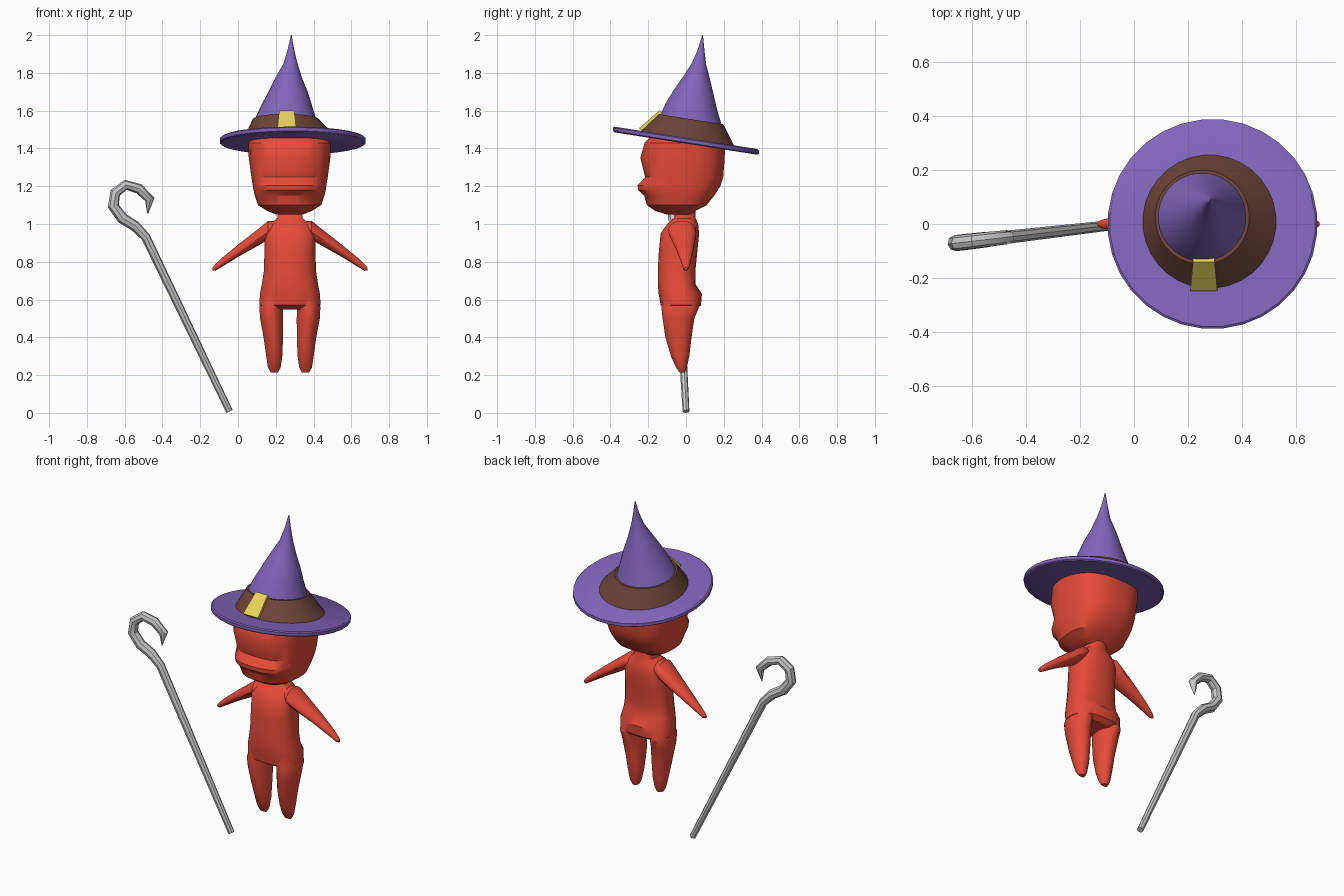
import bpy, bmesh, math

if "Cube" in bpy.data.objects:
    bpy.data.objects.remove(bpy.data.objects["Cube"])

CX = 0.275                      # body centre line
TILT = math.tan(math.radians(8.9))


def material(name, rgb):
    m = bpy.data.materials.new(name)
    m.diffuse_color = (*rgb, 1)
    m.use_nodes = True
    m.node_tree.nodes["Principled BSDF"].inputs["Base Color"].default_value = m.diffuse_color
    return m


RED = material("red", (0.80, 0.07, 0.04))
PURPLE = material("purple", (0.22, 0.13, 0.50))
BROWN = material("brown", (0.15, 0.06, 0.04))
YELLOW = material("yellow", (0.80, 0.66, 0.10))


def smooth(ob, angle):
    bpy.ops.object.select_all(action='DESELECT')
    bpy.context.view_layer.objects.active = ob
    ob.select_set(True)
    bpy.ops.object.shade_smooth_by_angle(angle=math.radians(angle))


def loft(name, rings, mat, angle=35):
    """Skin a list of equal-length point rings and cap both ends."""
    bm = bmesh.new()
    vs = [[bm.verts.new(p) for p in r] for r in rings]
    n = len(rings[0])
    for a, b in zip(vs, vs[1:]):
        for i in range(n):
            j = (i + 1) % n
            bm.faces.new((a[i], a[j], b[j], b[i]))
    bm.faces.new(vs[0])
    bm.faces.new(vs[-1])
    bmesh.ops.recalc_face_normals(bm, faces=bm.faces[:])
    me = bpy.data.meshes.new(name)
    bm.to_mesh(me)
    bm.free()
    ob = bpy.data.objects.new(name, me)
    bpy.context.collection.objects.link(ob)
    me.materials.append(mat)
    if angle:
        smooth(ob, angle)
    return ob


def unit(n, power=2.0):
    """Points of a unit superellipse."""
    for i in range(n):
        t = 2 * math.pi * (i + 0.5) / n
        c, s = math.cos(t), math.sin(t)
        yield (math.copysign(abs(c) ** (2 / power), c),
               math.copysign(abs(s) ** (2 / power), s))


def section(z, cx, hw, yf, yb, yw, power=2.0, n=24):
    """Level ring with separate front and back depth around y = yw."""
    return [(cx + hw * u, yw + v * ((yb - yw) if v > 0 else (yw - yf)), z)
            for u, v in unit(n, power)]


def hat_ring(cx, cy, z, r, n=32):
    """Round ring that follows the backward tilt of the hat."""
    return [(cx + r * u, cy + r * v, z - r * v * TILT) for u, v in unit(n)]


# torso
torso = [(0.548, .13, -.10, .05), (0.57, .163, -.135, .08), (0.63, .16, -.145, .085),
         (0.68, .15, -.15, .052), (0.75, .139, -.15, .05), (0.85, .136, -.145, .06),
         (0.95, .135, -.135, .07), (1.0, .105, -.10, .065), (1.03, .068, -.065, .052),
         (1.08, .06, -.04, .05)]
body = loft("body", [section(z, CX, hw, yf, yb, -.03, 2.5) for z, hw, yf, yb in torso], RED, 0)

# legs and arms, merged into the torso
legs = [(0.215, .082, .02, -.035, -.005), (0.24, .083, .034, -.052, .005),
        (0.30, .083, .043, -.08, .018), (0.40, .088, .052, -.11, .03),
        (0.50, .097, .062, -.125, .045), (0.56, .10, .062, -.132, .07),
        (0.62, .09, .055, -.12, .05)]
arms = [(.07, .985, .03, .055, -.02), (.115, .967, .05, .075, -.02), (.16, .935, .046, .068, -.015),
        (.265, .865, .034, .045, -.005), (.36, .797, .024, .024, 0), (.395, .77, .018, .016, 0),
        (.41, .762, .008, .008, 0)]
limbs = []
for s in (-1, 1):
    limbs.append(loft("leg", [section(z, CX + s * o, hw, yf, yb, -.03, n=20)
                              for z, o, hw, yf, yb in legs], RED, 0))
    limbs.append(loft("arm", [[(CX + s * o, yc + ry * u, z + rz * v) for u, v in unit(16)]
                              for o, z, rz, ry, yc in arms], RED, 0))
bpy.context.view_layer.objects.active = body
for limb in limbs:
    mod = body.modifiers.new("join", 'BOOLEAN')
    mod.operation = 'UNION'
    mod.solver = 'EXACT'
    mod.object = limb
    bpy.ops.object.modifier_apply(modifier=mod.name)
for limb in limbs:
    bpy.data.objects.remove(limb)
smooth(body, 35)

# head with a protruding mouth band at the front
head = [(1.05, .07, -.10, .03), (1.07, .12, -.165, .05), (1.10, .168, -.208, .11),
        (1.15, .185, -.222, .15), (1.18, .192, -.255, .17), (1.205, .196, -.257, .185),
        (1.248, .203, -.217, .198), (1.35, .217, -.243, .206), (1.43, .219, -.22, .207),
        (1.48, .18, -.17, .17), (1.51, .11, -.1, .1)]
loft("head", [section(z, CX - .002, hw, yf, yb, -.02, 2.7, 28) for z, hw, yf, yb in head], RED, 30)

# hat brim, band and bent cone
loft("hat_brim", [hat_ring(.29, 0, 1.426, .38), hat_ring(.29, 0, 1.432, .388),
                  hat_ring(.29, 0, 1.45, .388), hat_ring(.29, 0, 1.456, .38)], PURPLE)
loft("hat_band", [hat_ring(.28, .008, 1.45, .25), hat_ring(.252, .025, 1.555, .174)], BROWN)
cone = [(.25, .025, 1.54, .168), (.257, .03, 1.62, .137), (.265, .043, 1.70, .104),
        (.268, .057, 1.77, .072), (.278, .07, 1.85, .037), (.28, .08, 1.92, .018),
        (.282, .088, 2.0, .002)]
loft("hat_cone", [hat_ring(*c) for c in cone], PURPLE)

# buckle lying on the band
loft("hat_buckle", [[(.258 - w, y, z), (.258 + w, y, z), (.258 + w, y + .03, z - .03),
                     (.258 - w, y + .03, z - .03)]
                    for w, y, z in ((.05, -.248, 1.507), (.04, -.14, 1.602))], YELLOW, 0)

# hooked staff
path = [(-.045, .008, .7), (-.488, .93, .95), (-.546, .99, 1.1), (-.612, 1.03, 1.15),
        (-.66, 1.095, 1.15), (-.65, 1.165, 1.1), (-.595, 1.207, 1.05), (-.525, 1.187, 1.05),
        (-.467, 1.13, 1.0), (-.478, 1.055, .1)]
cu = bpy.data.curves.new("staff", 'CURVE')
cu.dimensions = '3D'
cu.bevel_depth = 0.026
cu.bevel_resolution = 2
cu.use_fill_caps = True
sp = cu.splines.new('POLY')
sp.points.add(len(path) - 1)
for p, (x, z, r) in zip(sp.points, path):
    p.co = (x, (x + .045) * .115, z, 1)
    p.radius = r
staff = bpy.data.objects.new("staff", cu)
bpy.context.collection.objects.link(staff)
bpy.ops.object.select_all(action='DESELECT')
bpy.context.view_layer.objects.active = staff
staff.select_set(True)
bpy.ops.object.convert(target='MESH')
smooth(bpy.context.view_layer.objects.active, 40)
